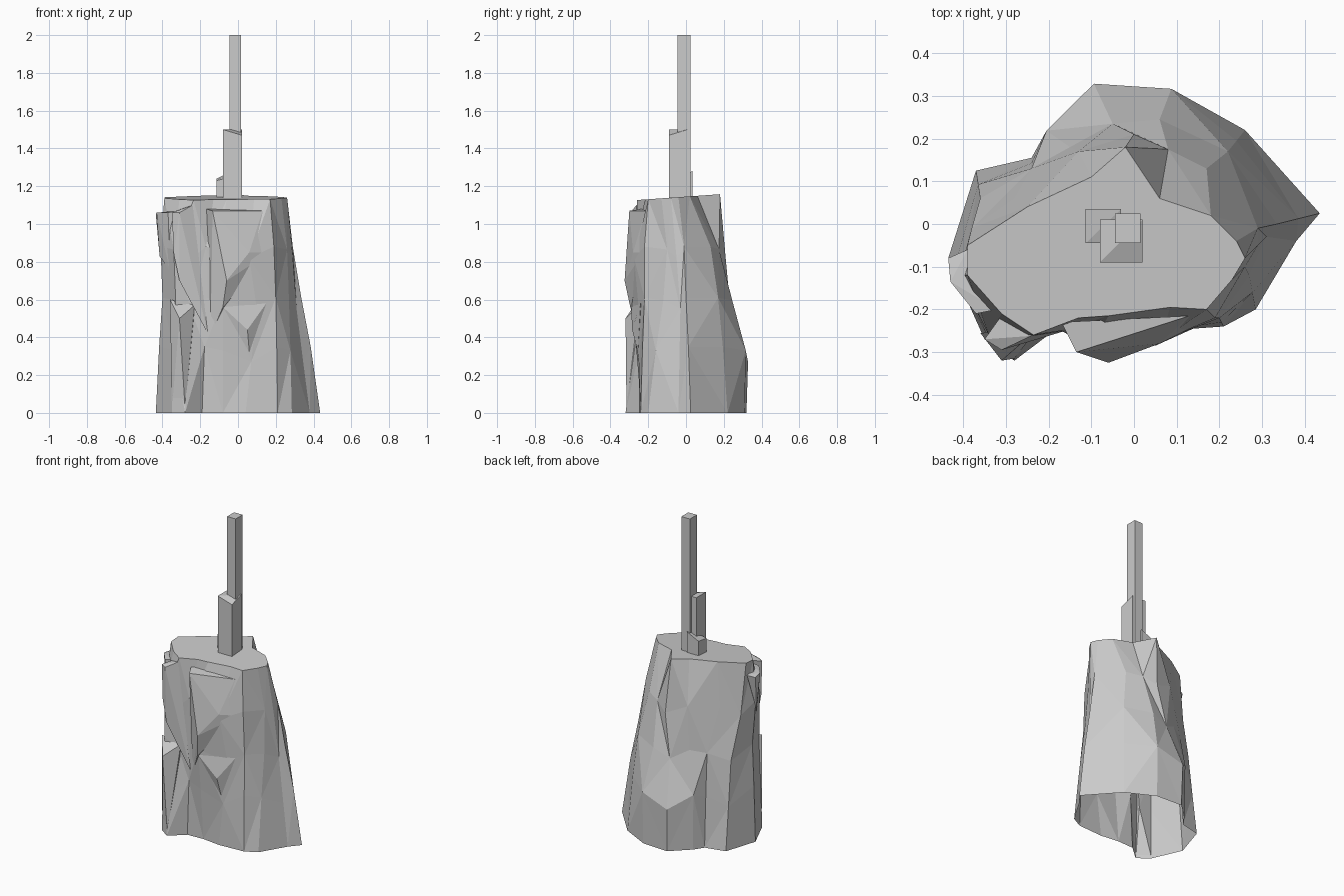
import bpy, bmesh

if "Cube" in bpy.data.objects:
    bpy.data.objects.remove(bpy.data.objects["Cube"])

def make_object(name, bm):
    bmesh.ops.recalc_face_normals(bm, faces=bm.faces)
    mesh = bpy.data.meshes.new(name)
    bm.to_mesh(mesh)
    bm.free()
    obj = bpy.data.objects.new(name, mesh)
    bpy.context.collection.objects.link(obj)
    return obj

def hull(name, points):
    bm = bmesh.new()
    for p in points:
        bm.verts.new(p)
    res = bmesh.ops.convex_hull(bm, input=bm.verts)
    junk = [g for g in res["geom_interior"] + res["geom_unused"] if isinstance(g, bmesh.types.BMVert)]
    bmesh.ops.delete(bm, geom=list(set(junk)), context='VERTS')
    return make_object(name, bm)

def post(name, x0, x1, y0, y1, tops, z0=1.12):
    corners = [(x0, y0), (x1, y0), (x1, y1), (x0, y1)]
    return hull(name, [(x, y, z0) for x, y in corners] +
                [(x, y, z) for (x, y), z in zip(corners, tops)])

# Main stone: outlines run clockwise from the right-hand ridge
base = [(.435, .025), (.38, -.04), (.285, -.2), (.21, -.24), (.04, -.25), (-.08, -.235),
        (-.19, -.24), (-.28, -.32), (-.35, -.27), (-.435, -.08), (-.37, .125), (-.24, .155),
        (-.2, .215), (-.09, .32), (.085, .31), (.26, .22)]
middle = [(.335, 0), (.31, -.03), (.27, -.12), (.2, -.22), (.1, -.25), (-.08, -.29),
          (-.165, -.245), (-.25, -.25), (-.33, -.27), (-.40, -.1), (-.36, .06), (-.24, .13),
          (-.15, .18), (-.05, .235), (.06, .245), (.22, .17)]
upper = [(.29, -.01), (.29, -.05), (.26, -.1), (.19, -.22), (.06, -.275), (-.1, -.29),
         (-.17, -.25), (-.24, -.26), (-.34, -.26), (-.41, -.12), (-.38, -.01), (-.28, .06),
         (-.13, .17), (0, .21), (.08, .175), (.17, .13)]
crown = [(.24, -.04), (.26, -.08), (.23, -.13), (.17, -.2), (.085, -.195), (-.06, -.215),
         (-.13, -.22), (-.235, -.26), (-.31, -.21), (-.39, -.12), (-.39, -.05), (-.25, .04),
         (-.1, .11), (-.02, .18), (.06, .06), (.18, .02)]

# Lower belt keeps the back bulging outward before it tapers
belt = []
for i, (a, b) in enumerate(zip(base, middle)):
    t = -0.1 if 12 <= i <= 14 else 0.5
    belt.append((a[0] + (b[0] - a[0]) * t, a[1] + (b[1] - a[1]) * t))

bm = bmesh.new()
rings = []
for outline, z, wave in [(base, 0, 0), (belt, .31, .04), (middle, .58, .03),
                         (upper, .85, .03), (crown, 1.135, 0)]:
    ring = []
    for i, (x, y) in enumerate(outline):
        dz = wave * (1, -1, .5)[i % 3]
        if outline is crown:
            dz = .07 * y + .01
        ring.append(bm.verts.new((x, y, z + dz)))
    rings.append(ring)
for k, (lo, hi) in enumerate(zip(rings, rings[1:])):
    for i in range(16):
        j = (i + 1) % 16
        if (i + k) % 2:
            bm.faces.new((lo[i], lo[j], hi[j]))
            bm.faces.new((lo[i], hi[j], hi[i]))
        else:
            bm.faces.new((lo[i], lo[j], hi[i]))
            bm.faces.new((lo[j], hi[j], hi[i]))
cap = bm.faces.new(rings[-1])
bmesh.ops.triangulate(bm, faces=[cap])
make_object("stone_body", bm)

# Broken slabs and ledges on the stone face
hull("front_slab", [(-.17, -.23, 1.08), (-.135, -.3, 1.07), (.13, -.215, 1.07), (.06, -.28, .85),
                    (-.1, -.305, .85), (-.06, -.325, .7), (-.145, -.25, .41), (-.08, -.295, .56),
                    (.17, -.225, .85)])
hull("front_ledge", [(-.08, -.29, .56), (.15, -.24, .58), (.05, -.285, .44),
                     (.06, -.255, .32), (0, -.22, .5)])
hull("left_ledge", [(-.36, -.255, .6), (-.23, -.25, .57), (-.31, -.32, .5),
                    (-.28, -.315, .02), (-.35, -.265, .02), (-.25, -.25, .3)])
hull("left_lug", [(-.435, -.08, 1.05), (-.43, -.135, 1.06), (-.37, -.21, 1.06), (-.39, -.06, 1.06),
                  (-.32, -.2, 1.07), (-.415, -.12, .83), (-.36, -.2, .75)])
hull("left_front_slab", [(-.35, -.27, 1.06), (-.31, -.295, 1.06), (-.24, -.262, 1.1), (-.3, -.2, 1.08),
                         (-.34, -.275, .84), (-.31, -.28, .7), (-.24, -.262, .85), (-.16, -.25, .42)])

# Upright stepped posts
post("tall_post", -.045, .015, -.045, .025, (2, 2, 2, 2))
post("middle_post", -.08, .02, -.09, .01, (1.5, 1.47, 1.5, 1.5))
post("short_post", -.113, -.03, -.045, .035, (1.23, 1.25, 1.28, 1.24))
